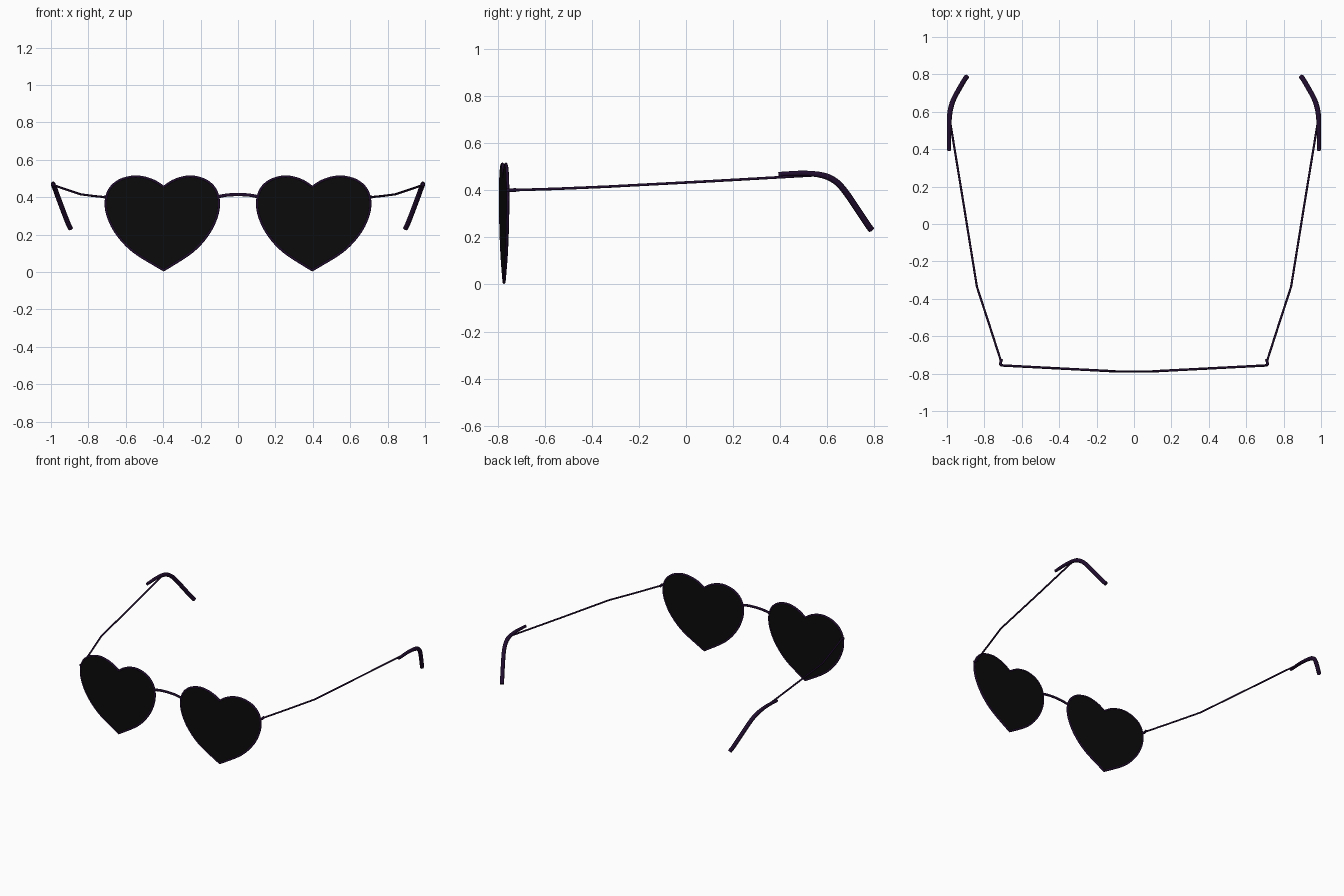
import bpy, bmesh
from mathutils import Vector

if "Cube" in bpy.data.objects:
    bpy.data.objects.remove(bpy.data.objects["Cube"])


def material(name, rgb):
    m = bpy.data.materials.new(name)
    m.diffuse_color = (*rgb, 1)
    m.use_nodes = True
    m.node_tree.nodes["Principled BSDF"].inputs["Base Color"].default_value = m.diffuse_color
    return m


PURPLE = material("dark_purple", (0.015, 0.004, 0.028))
BLACK = material("lens_black", (0.0032, 0.0032, 0.0032))


def smooth_path(pts, steps=6):
    """Catmull-Rom through the points, with free ends."""
    p = [Vector(q) for q in pts]
    p = [2 * p[0] - p[1]] + p + [2 * p[-1] - p[-2]]
    out = []
    for a, b, c, d in zip(p, p[1:], p[2:], p[3:]):
        for i in range(steps):
            t = i / steps
            out.append(0.5 * (2 * b + (c - a) * t + (2 * a - 5 * b + 4 * c - d) * t * t
                              + (3 * b - a - 3 * c + d) * t ** 3))
    return out + [p[-2]]


def finish(ob, mat, angle=0.7):
    ob.data.materials.clear()
    ob.data.materials.append(mat)
    bpy.ops.object.select_all(action='DESELECT')
    ob.select_set(True)
    bpy.context.view_layer.objects.active = ob
    bpy.ops.object.shade_smooth_by_angle(angle=angle)


def tube(name, pts, radius, mat, cyclic=False, radii=None):
    """Round wire swept along a path, turned into a mesh."""
    cu = bpy.data.curves.new(name, 'CURVE')
    cu.dimensions = '3D'
    cu.bevel_depth = radius
    cu.bevel_resolution = 3
    cu.use_fill_caps = True
    sp = cu.splines.new('POLY')
    sp.points.add(len(pts) - 1)
    for i, q in enumerate(pts):
        sp.points[i].co = (*q, 1)
        sp.points[i].radius = radii[i] if radii else 1
    sp.use_cyclic_u = cyclic
    ob = bpy.data.objects.new(name, cu)
    bpy.context.collection.objects.link(ob)
    bpy.ops.object.select_all(action='DESELECT')
    ob.select_set(True)
    bpy.context.view_layer.objects.active = ob
    bpy.ops.object.convert(target='MESH')
    ob = bpy.context.view_layer.objects.active
    finish(ob, mat)
    return ob


# Half of the heart outline, from notch to tip
HALF = [(0, 0.455), (0.05, 0.486), (0.11, 0.506), (0.17, 0.509), (0.24, 0.488),
        (0.29, 0.442), (0.310, 0.375), (0.298, 0.295), (0.25, 0.202), (0.16, 0.108), (0, 0.009)]


def heart(side):
    """Heart outline on a lens plane that sweeps back towards the temple."""
    half = smooth_path([(x, 0, z) for x, z in HALF])
    loop = [(0.397 + p.x, p.z) for p in half]
    loop += [(0.397 - p.x * 0.95, p.z) for p in reversed(half[1:-1])]
    return [Vector((side * x, -0.793 + 0.052 * x, z)) for x, z in loop]


def lens(name, outline):
    """Thin solid plate filling the rim."""
    bm = bmesh.new()
    off = Vector((0, 0.004, 0))
    front = [bm.verts.new(p - off) for p in outline]
    back = [bm.verts.new(p + off) for p in outline]
    bm.faces.new(front)
    bm.faces.new(back[::-1])
    n = len(front)
    for i in range(n):
        j = (i + 1) % n
        bm.faces.new((front[j], front[i], back[i], back[j]))
    bmesh.ops.recalc_face_normals(bm, faces=bm.faces)
    me = bpy.data.meshes.new(name)
    bm.to_mesh(me)
    bm.free()
    ob = bpy.data.objects.new(name, me)
    bpy.context.collection.objects.link(ob)
    finish(ob, BLACK, 0.5)


for side, label in ((-1, "left"), (1, "right")):
    outline = heart(side)
    lens(label + "_lens", outline)
    tube(label + "_rim", outline, 0.0065, PURPLE, cyclic=True)

    # Hinge and thin wire temple
    def flip(pts):
        return [Vector((side * x, y, z)) for x, y, z in pts]
    tube(label + "_hinge", flip([(0.705, -0.757, 0.40), (0.715, -0.748, 0.40), (0.708, -0.722, 0.401)]),
         0.008, PURPLE)
    tube(label + "_temple", flip([(0.709, -0.74, 0.40), (0.77, -0.55, 0.406), (0.84, -0.335, 0.415),
                                  (0.91, 0.10, 0.438), (0.982, 0.54, 0.463)]), 0.0058, PURPLE)

    # Thick ear tip curving down and inwards
    tip = smooth_path(flip([(0.989, 0.392, 0.468), (0.988, 0.50, 0.472), (0.986, 0.58, 0.463),
                            (0.977, 0.63, 0.441), (0.963, 0.67, 0.402), (0.936, 0.72, 0.33),
                            (0.908, 0.768, 0.258), (0.895, 0.787, 0.232)]), 4)
    tube(label + "_ear_tip", tip, 0.0138, PURPLE,
         radii=[min(1, 0.72 + 0.03 * i) for i in range(len(tip))])

# Gently arched bridge, flattened front to back
bridge = tube("bridge", smooth_path([(-0.105, 0, 0.403), (-0.06, 0, 0.411), (0, 0, 0.414),
                                     (0.06, 0, 0.411), (0.105, 0, 0.403)]), 0.009, PURPLE)
bridge.scale.y = 0.6
bridge.location.y = -0.788
